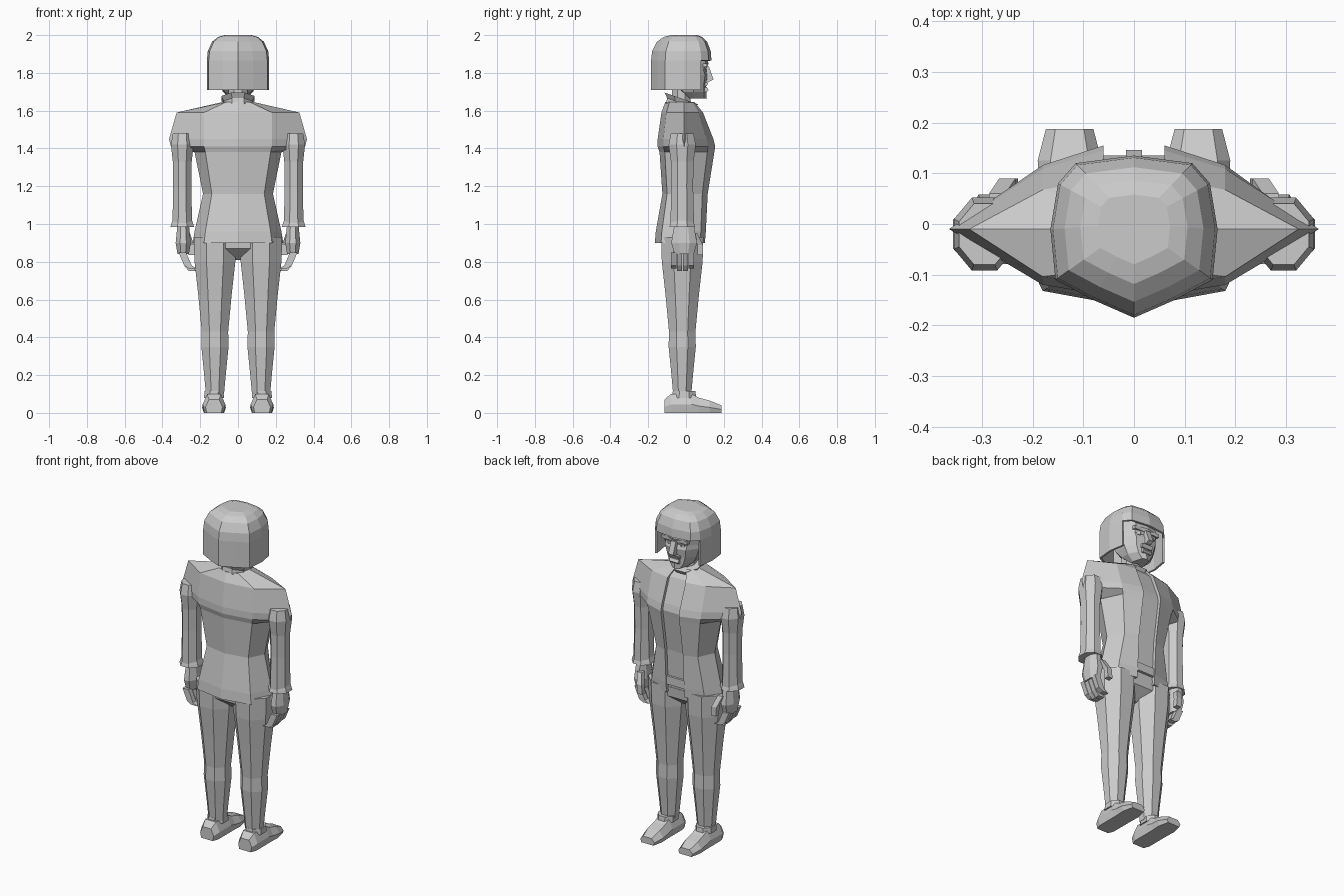
import bpy, bmesh
from math import cos, sin, pi

cube = bpy.data.objects.get("Cube")
if cube:
    bpy.data.objects.remove(cube)

shade = (0.6, 0.6, 0.6, 1)
grey = bpy.data.materials.new("plain_grey")
grey.use_nodes = True
grey.diffuse_color = shade
grey.node_tree.nodes["Principled BSDF"].inputs["Base Color"].default_value = shade


def loft(name, rings, mirror=False, open_ends=False, drop=None, thickness=0):
    """Skin equal closed rings; drop is a rule that removes faces."""
    bm = bmesh.new()
    rows = [[bm.verts.new(point) for point in ring] for ring in rings]
    for lower, upper in zip(rows, rows[1:]):
        for i in range(len(lower)):
            bm.faces.new((lower[i - 1], lower[i], upper[i], upper[i - 1]))
    if not open_ends:
        bm.faces.new(rows[0])
    bm.faces.new(rows[-1])
    bmesh.ops.recalc_face_normals(bm, faces=bm.faces)
    if drop:
        unwanted = [face for face in bm.faces if drop(face.calc_center_median())]
        bmesh.ops.delete(bm, geom=unwanted, context='FACES')
    mesh = bpy.data.meshes.new(name)
    bm.to_mesh(mesh)
    bm.free()
    mesh.materials.append(grey)
    part = bpy.data.objects.new(name, mesh)
    bpy.context.collection.objects.link(part)
    if mirror:
        part.modifiers.new("mirror", 'MIRROR').use_mirror_merge = False
    if thickness:
        part.modifiers.new("thickness", 'SOLIDIFY').thickness = thickness


def symmetric(z, half):
    """Close a half outline that runs from back centre to front centre."""
    right = [(x, y, z) for x, y in half]
    left = [(-x, y, z) for x, y in reversed(half[1:-1])]
    return right + left


def tube(name, centre, sections, depth=1, sides=8, tilt=0, **options):
    """Upright tube of (height, half width) sections with flat front and sides."""
    cx, cy = centre
    angles = [(i + 0.5) * 2 * pi / sides for i in range(sides)]
    rings = []
    for z, width in sections:
        reach = width / cos(pi / sides)
        offsets = [(reach * cos(a), reach * sin(a) * depth) for a in angles]
        rings.append([(cx + dx, cy + dy, z - tilt * dy) for dx, dy in offsets])
    loft(name, rings, **options)


def wedge(name, path, width, mirror=False):
    """Four-sided bar through (x, y, z) points, its width given as (x, y)."""
    wx, wy = width
    corners = ((-wx, -wy), (wx, -wy), (wx, wy), (-wx, wy))
    loft(name, [[(x + dx, y + dy, z) for dx, dy in corners] for x, y, z in path], mirror)


# Jacket with padded shoulders, a narrow waist and a recessed front opening
def jacket_ring(z, width, back, front):
    panel = min(0.18, width * 0.75)
    flap = min(0.06, width * 0.4)
    lining = front - 0.02
    return symmetric(z, [(0, -back), (panel, -back * 0.8), (width, -0.01),
                         (panel, front * 0.75), (flap, front), (flap, lining), (0, lining)])


loft("jacket", [jacket_ring(*section) for section in (
    (0.9, 0.24, 0.165, 0.1),
    (0.96, 0.23, 0.16, 0.105),
    (1.16, 0.185, 0.125, 0.115),
    (1.38, 0.23, 0.14, 0.15),
    (1.41, 0.355, 0.15, 0.155),
    (1.45, 0.365, 0.15, 0.145),
    (1.59, 0.325, 0.13, 0.09),
    (1.645, 0.085, 0.11, 0.045))])
wedge("belt", [(0, 0.08, 0.95), (0, 0.08, 1)], (0.06, 0.02))

# Sleeves and cuffs
arm = (0.295, -0.02)
tube("sleeve", arm, [(1, 0.052), (1.2, 0.048), (1.33, 0.05), (1.42, 0.06), (1.48, 0.05)],
     depth=1.2, mirror=True)
tube("cuff", arm, [(0.985, 0.062), (1, 0.058), (1.03, 0.048)], depth=1.1, mirror=True)

# Hands with curled fingers
tube("palm", (0.29, -0.01), [(0.84, 0.03), (0.9, 0.04), (1, 0.03)], depth=1.7, mirror=True)
for finger in range(4):
    y = -0.065 + finger * 0.031
    tip = 0.765 if finger in (0, 3) else 0.75
    wedge("finger", [(0.24, y, tip), (0.265, y, 0.78), (0.295, y, 0.85)],
          (0.02, 0.014), mirror=True)
wedge("thumb", [(0.245, 0.075, 0.835), (0.25, 0.075, 0.89), (0.27, 0.045, 0.95)],
      (0.016, 0.015), mirror=True)

# Trousers
tube("trouser_leg", (0.122, -0.02),
     [(0.1, 0.048), (0.2, 0.057), (0.35, 0.072), (0.43, 0.07), (0.62, 0.088),
      (0.8, 0.108), (0.93, 0.112)], mirror=True)
tube("trouser_seat", (0, -0.02), [(0.81, 0.06), (0.87, 0.2), (0.93, 0.21)], depth=0.5)


# Shoes, skinned from heel to toe
def shoe_ring(y, width, height):
    centre = 0.127
    right = [(0.85, 0), (1, height * 0.45), (0.6, height)]
    outline = right + [(-x, z) for x, z in reversed(right)]
    return [(centre + x * width, y, z) for x, z in outline]


loft("shoe", [shoe_ring(*section) for section in (
    (-0.115, 0.045, 0.07),
    (-0.08, 0.06, 0.1),
    (0.03, 0.06, 0.1),
    (0.07, 0.06, 0.08),
    (0.125, 0.063, 0.065),
    (0.187, 0.047, 0.04))], mirror=True)
tube("shoe_collar", (0.127, -0.01), [(0.08, 0.053), (0.115, 0.05)], depth=1.2, mirror=True)

# Neck and tilted stand collar
neck = (0, -0.025)
tube("neck", neck, [(1.6, 0.05), (1.72, 0.05)])
tube("collar", neck, [(1.61, 0.08), (1.64, 0.075), (1.665, 0.088)], tilt=0.35)


# Head with a pointed chin and deep eye sockets
def head_ring(z, width, back, front):
    return symmetric(z, [(0, back), (width * 0.9, back / 2), (width, 0.04),
                         (width * 0.6, front * 0.88), (0, front)])


loft("head", [head_ring(*section) for section in (
    (1.665, 0.04, 0.04, 0.11),
    (1.7, 0.08, -0.03, 0.107),
    (1.74, 0.1, -0.09, 0.107),
    (1.79, 0.115, -0.11, 0.115),
    (1.815, 0.12, -0.11, 0.105),
    (1.85, 0.12, -0.11, 0.12),
    (1.93, 0.11, -0.09, 0.09))])
wedge("nose", [(0, 0.11, 1.755), (0, 0.13, 1.765), (0, 0.105, 1.835)], (0.016, 0.016))
wedge("lip", [(0, 0.1, 1.7), (0, 0.11, 1.71), (0, 0.1, 1.725)], (0.03, 0.01))
wedge("moustache", [(0, 0.1, 1.73), (0, 0.11, 1.75)], (0.035, 0.01))
wedge("eyebrow", [(0.05, 0.1, 1.83), (0.05, 0.1, 1.85)], (0.035, 0.01), mirror=True)
tube("eye", (0.045, 0.09), [(1.805, 0.015), (1.82, 0.015)], sides=6, mirror=True)

# Bowl of hair, cut open around the face
outline = [(0, -0.185), (0.08, -0.15), (0.155, -0.11), (0.165, -0.01),
           (0.15, 0.08), (0.115, 0.12), (0, 0.135)]
fringe = 1.865


def hair_ring(z, scale):
    return symmetric(z, [(x * scale, y * scale) for x, y in outline])


loft("hair", [hair_ring(*section) for section in (
    (1.71, 1), (1.79, 1), (fringe, 1), (1.915, 0.97), (1.965, 0.83), (1.99, 0.64), (2, 0.43))],
    open_ends=True, thickness=0.012,
    drop=lambda middle: middle.z < fringe and middle.y > 0.09)
